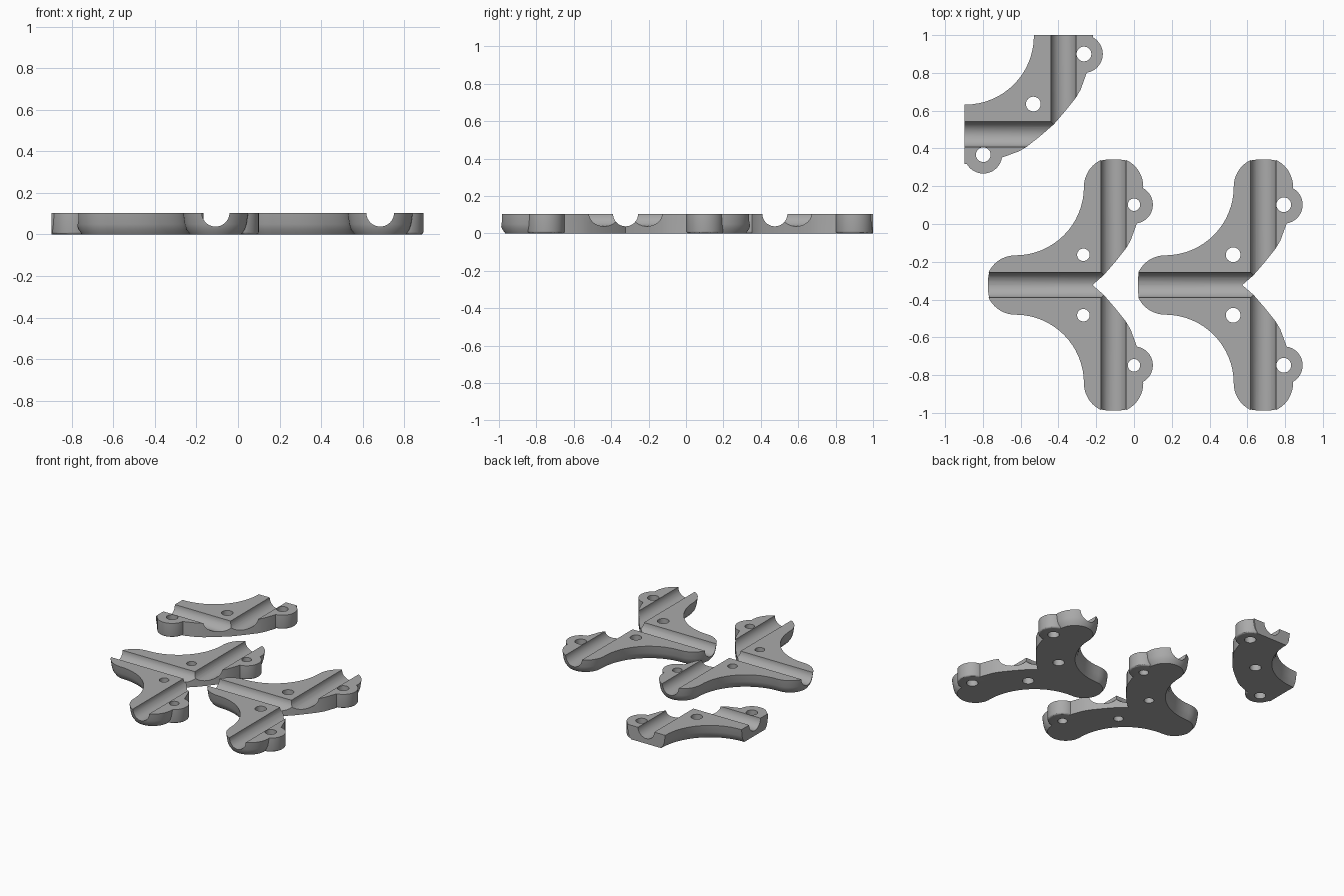
import bpy, bmesh, math
from mathutils import Matrix, Vector

cube = bpy.data.objects.get("Cube")
if cube:
    bpy.data.objects.remove(cube, do_unlink=True)

H = 0.104        # plate thickness
ARM = 0.157      # half width of an arm
REACH = 0.52     # junction to centre of the arm's round end
GROOVE = 0.067   # pipe channel radius
EAR = (0.108, 0.425)
PIN = (-0.16, 0.16)

grey = bpy.data.materials.new("matte grey")
grey.use_nodes = True
grey.diffuse_color = (0.4, 0.4, 0.4, 1)
bsdf = next(n for n in grey.node_tree.nodes if n.type == "BSDF_PRINCIPLED")
bsdf.inputs["Base Color"].default_value = (0.4, 0.4, 0.4, 1)


def new_object(name, bm):
    bmesh.ops.recalc_face_normals(bm, faces=bm.faces)
    mesh = bpy.data.meshes.new(name)
    bm.to_mesh(mesh)
    bm.free()
    ob = bpy.data.objects.new(name, mesh)
    bpy.context.collection.objects.link(ob)
    mesh.materials.append(grey)
    return ob


def combine(ob, tool, operation):
    """Apply a boolean and remove the tool."""
    bpy.context.view_layer.objects.active = ob
    mod = ob.modifiers.new("boolean", "BOOLEAN")
    mod.operation, mod.solver, mod.object = operation, "EXACT", tool
    bpy.ops.object.modifier_apply(modifier=mod.name)
    bpy.data.objects.remove(tool, do_unlink=True)


def arc(cx, cy, r, a0, a1, n):
    """Outline points on an arc, flagged as tapered."""
    angles = [math.radians(a0 + (a1 - a0) * i / n) for i in range(n + 1)]
    return [(cx + r * math.cos(a), cy + r * math.sin(a), 1) for a in angles]


def plate(name, outline):
    """Loft the outline downwards, drawing tapered edges in near the floor."""
    pts = [Vector(p[:2]) for p in outline]
    bm = bmesh.new()
    rings = []
    for inset, z in ((0, H), (0.008, 0.05), (0.016, 0.025), (0.034, 0)):
        ring = []
        for i, p in enumerate(pts):
            along = pts[(i + 1) % len(pts)] - pts[i - 1]
            inward = Vector((-along.y, along.x)).normalized()
            q = p + inward * inset * outline[i][2]
            ring.append(bm.verts.new((q.x, q.y, z)))
        rings.append(ring)
    bm.faces.new(rings[0])
    bm.faces.new(rings[-1])
    for a, b in zip(rings, rings[1:]):
        for i in range(len(a)):
            bm.faces.new((a[i - 1], a[i], b[i], b[i - 1]))
    return new_object(name, bm)


def cylinder(r, depth, matrix, bottom_bevel=0.0):
    bm = bmesh.new()
    bmesh.ops.create_cone(bm, cap_ends=True, segments=40, radius1=r, radius2=r,
                          depth=depth, matrix=matrix)
    if bottom_bevel:
        low = min(v.co.z for v in bm.verts)
        rim = [e for e in bm.edges if all(v.co.z < low + 1e-4 for v in e.verts)]
        bmesh.ops.bevel(bm, geom=rim, offset=bottom_bevel, segments=3,
                        profile=0.5, affect="EDGES")
    return new_object("tool", bm)


def groove(ob, start, end):
    """Cut a half-round channel between two points in plan."""
    a, b = Vector((*start, 0.105)), Vector((*end, 0.105))
    turn = (b - a).to_track_quat("Z", "Y").to_matrix().to_4x4()
    combine(ob, cylinder(GROOVE, (b - a).length,
                         Matrix.Translation((a + b) / 2) @ turn), "DIFFERENCE")


def finish(ob, ears, pins, grooves, hole, place, clip=None):
    for x, y in ears:
        combine(ob, cylinder(0.1, H, Matrix.Translation((x, y, H / 2)), 0.012), "UNION")
    if clip:
        bm = bmesh.new()
        bmesh.ops.create_cube(bm, size=2, matrix=Matrix.Translation((1 - clip, clip - 1, 0)))
        combine(ob, new_object("tool", bm), "INTERSECT")
    for line in grooves:
        groove(ob, *line)
    for x, y in ears + pins:
        combine(ob, cylinder(hole, 1, Matrix.Translation((x, y, 0))), "DIFFERENCE")
    ob.data.transform(Matrix.Translation((*place, 0)))
    bpy.ops.object.select_all(action="DESELECT")
    ob.select_set(True)
    bpy.context.view_layer.objects.active = ob
    bpy.ops.object.shade_smooth_by_angle(angle=math.radians(30))


# Shared outline pieces, with the arm junction at the origin
inner = [(-0.052, 0.052, 0), (0.01, 0.124, 0), (0.065, 0.193, 0),
         (0.09, 0.235, 0), (0.121, 0.32, 0)]
arm_end = arc(0, REACH, ARM, 0, 180, 24)
hollow = arc(-REACH, REACH, REACH - ARM, 0, -90, 16)


def flip(points):
    return [(x, -y, f) for x, y, f in reversed(points)]


def diagonal(points):
    return [(-y, -x, f) for x, y, f in reversed(points)]


# Two three-armed brackets
half = inner + arm_end + hollow[1:] + arc(-REACH, 0, ARM, 90, 180, 12)[1:]
tee = [(-0.112, 0, 0)] + half + flip(half)[1:]
mirrored = [EAR, (EAR[0], -EAR[1])]
pins = [PIN, (PIN[0], -PIN[1])]
channels = [((0, -1), (0, 1)), ((-1, 0), (0, 0))]
for name, x, hole in (("tee_bracket_right", -0.108, 0.033),
                      ("tee_bracket_left", 0.685, 0.039)):
    finish(plate(name, tee), mirrored, pins, channels, hole, (x, -0.323))

# Corner bracket with square-cut arms
corner = inner + arm_end + hollow[1:-1] + diagonal(arm_end) + diagonal(inner)[:-1]
finish(plate("corner_bracket", corner), [EAR, (-EAR[1], -EAR[0])], [PIN],
       [((0, 0), (0, 1)), ((-1, 0), (0, 0))], 0.039, (-0.373, 0.475), clip=0.525)
